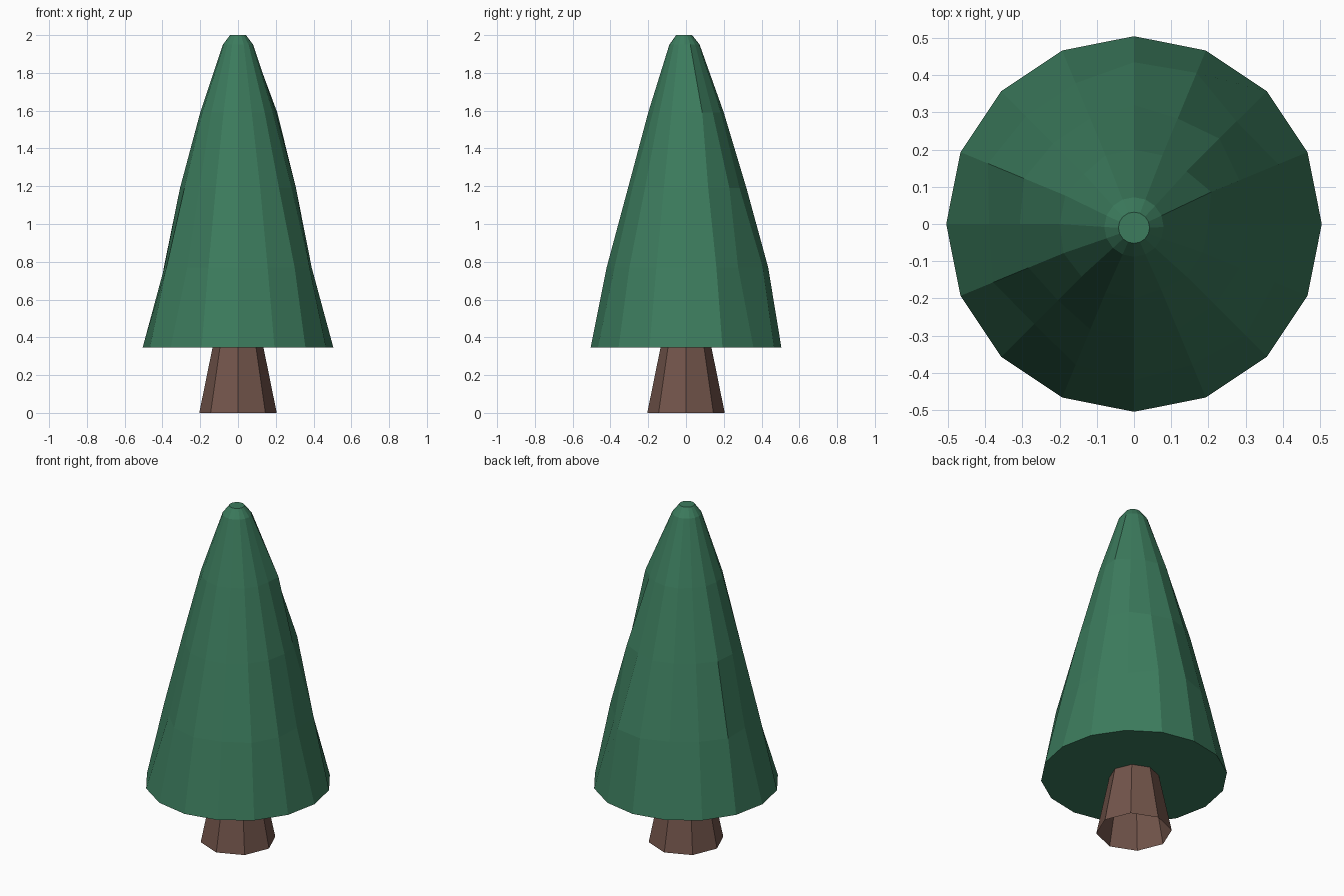
import bpy, bmesh
from math import cos, sin, pi

if "Cube" in bpy.data.objects:
    bpy.data.objects.remove(bpy.data.objects["Cube"])


def make_object(name, rings, sides, color, cap_bottom, cap_top, dents={}):
    """Loft stacked rings of (z, radius, y offset); dents override (ring, side) radii."""
    bm = bmesh.new()
    loops = []
    for i, (z, r, oy) in enumerate(rings):
        loop = []
        for s in range(sides):
            a = 2 * pi * s / sides
            rad = dents.get((i, s), r)
            loop.append(bm.verts.new((rad * cos(a), rad * sin(a) + oy, z)))
        loops.append(loop)
    for low, high in zip(loops, loops[1:]):
        for s in range(sides):
            t = (s + 1) % sides
            bm.faces.new((low[s], low[t], high[t], high[s]))
    if cap_bottom:
        bm.faces.new(loops[0][::-1])
    if cap_top:
        bm.faces.new(loops[-1])
    mesh = bpy.data.meshes.new(name)
    bm.to_mesh(mesh)
    bm.free()
    mat = bpy.data.materials.new(name + "_color")
    mat.diffuse_color = color
    mat.use_nodes = True
    mat.node_tree.nodes["Principled BSDF"].inputs["Base Color"].default_value = mat.diffuse_color
    mesh.materials.append(mat)
    obj = bpy.data.objects.new(name, mesh)
    bpy.context.collection.objects.link(obj)
    return obj


# Trunk: tapered octagon, open underneath
make_object("trunk", [(0, 0.205, 0), (0.345, 0.135, 0)], 8,
            (0.17, 0.09, 0.07, 1), False, False)

# Foliage: faceted cone with a blunt tip and slightly uneven rings
make_object("foliage",
            [(0.345, 0.505, 0), (0.77, 0.41, 0), (1.19, 0.307, 0),
             (1.59, 0.2, 0), (1.95, 0.08, -0.008), (2.0, 0.042, -0.01)],
            16, (0.045, 0.2, 0.11, 1), True, True,
            {(1, 0): 0.39, (1, 2): 0.39, (1, 3): 0.44, (1, 4): 0.435,
             (1, 1): 0.42, (1, 7): 0.425, (1, 8): 0.39, (1, 10): 0.38,
             (1, 12): 0.42, (1, 14): 0.424, (2, 2): 0.325, (2, 4): 0.32,
             (2, 7): 0.32, (2, 10): 0.29, (3, 1): 0.225, (3, 6): 0.19,
             (3, 9): 0.205, (3, 13): 0.19})
